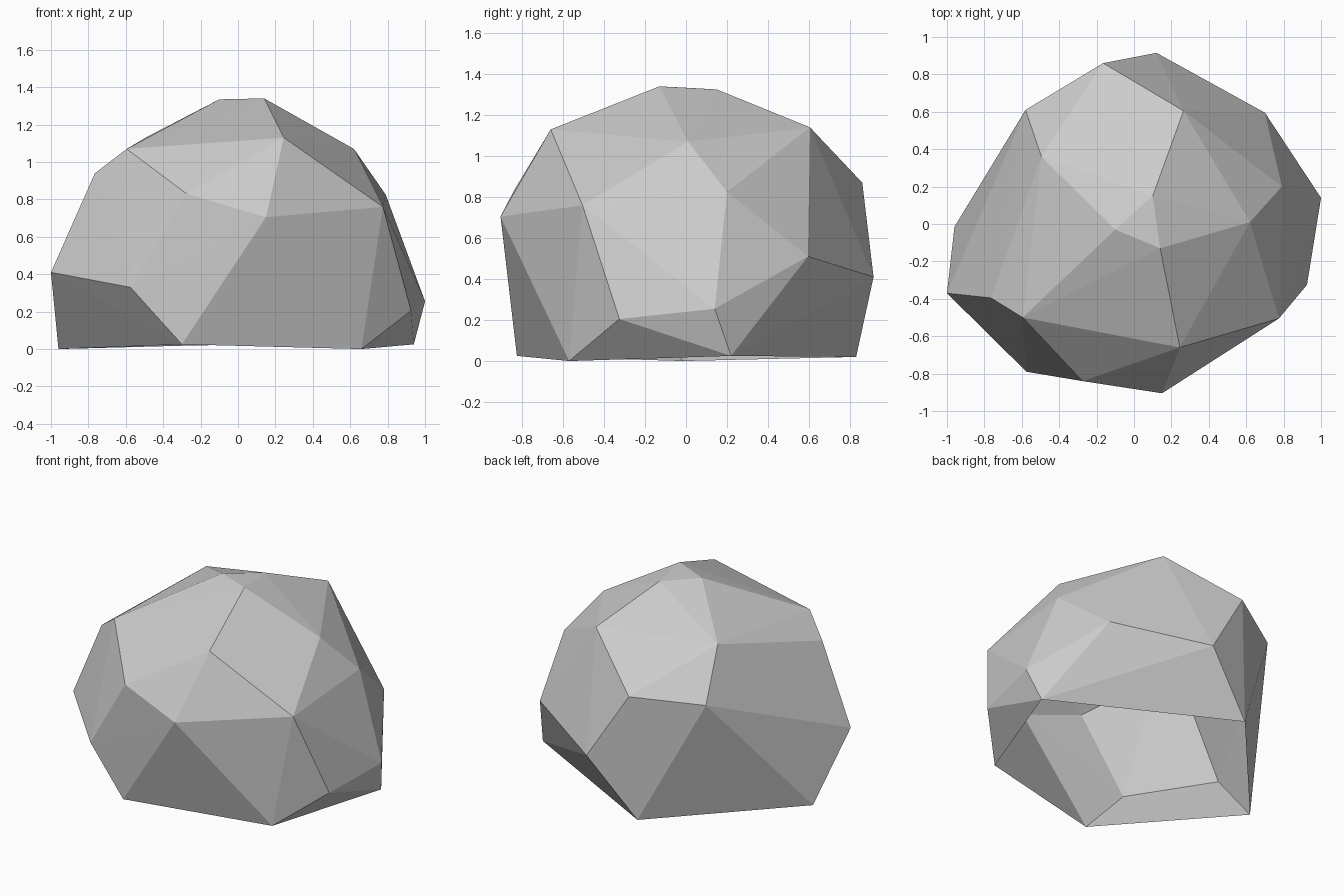
import bpy
import bmesh

# Remove the default cube
default_cube = bpy.data.objects.get("Cube")
if default_cube:
    bpy.data.objects.remove(default_cube, do_unlink=True)


def make_material(name, colour):
    """Create a plain matte material with one flat colour."""
    material = bpy.data.materials.new(name)
    material.use_nodes = True
    material.diffuse_color = colour
    shader = material.node_tree.nodes["Principled BSDF"]
    shader.inputs["Base Color"].default_value = colour
    shader.inputs["Roughness"].default_value = 0.9
    return material


# Chiselled corners of the boulder, in hundredths of a unit, ring by ring
crown = [(-10, -3, 133.5), (14, -13, 134), (10, 15, 132.5)]
shoulder = [(24.5, -66, 113), (62, 1, 107), (26.5, 60.5, 114),
            (-49.5, 36, 113), (-59.5, -50, 107), (-76.5, -39.5, 94)]
upper_waist = [(-27.5, -84, 83), (15, -90.5, 70.5), (77.5, -50.5, 76),
               (79, 20, 82.5), (-16.5, 86, 87), (-58, 61, 82.5)]
lower_waist = [(-57.5, -79, 33), (92.5, -32.5, 20.5), (100, 14, 25.5),
               (70, 59.5, 51), (12, 91.5, 41), (-100, -37, 41)]
foot = [(-30, -82.5, 2.5), (66, -57, 0), (94, 22, 2.5),
        (-21, 83, 2), (-96, -1.5, 0)]


def build_boulder(name, rings, material):
    """Wrap flat facets around the corner rings and leave the base open."""
    bm = bmesh.new()
    for ring in rings:
        for corner in ring:
            bm.verts.new([value / 100 for value in corner])
    bmesh.ops.convex_hull(bm, input=bm.verts[:])

    # Open underside: drop every face made only of foot corners
    base_height = max(corner[2] for corner in foot) / 100 + 0.01
    underside = [face for face in bm.faces
                 if all(vert.co.z < base_height for vert in face.verts)]
    bmesh.ops.delete(bm, geom=underside, context="FACES")
    bmesh.ops.recalc_face_normals(bm, faces=bm.faces[:])
    for face in bm.faces:
        face.smooth = False

    mesh = bpy.data.meshes.new(name)
    bm.to_mesh(mesh)
    bm.free()
    mesh.materials.append(material)
    boulder = bpy.data.objects.new(name, mesh)
    bpy.context.scene.collection.objects.link(boulder)
    return boulder


stone_grey = make_material("stone grey", (0.6, 0.6, 0.6, 1.0))
build_boulder("boulder", [crown, shoulder, upper_waist, lower_waist, foot], stone_grey)
